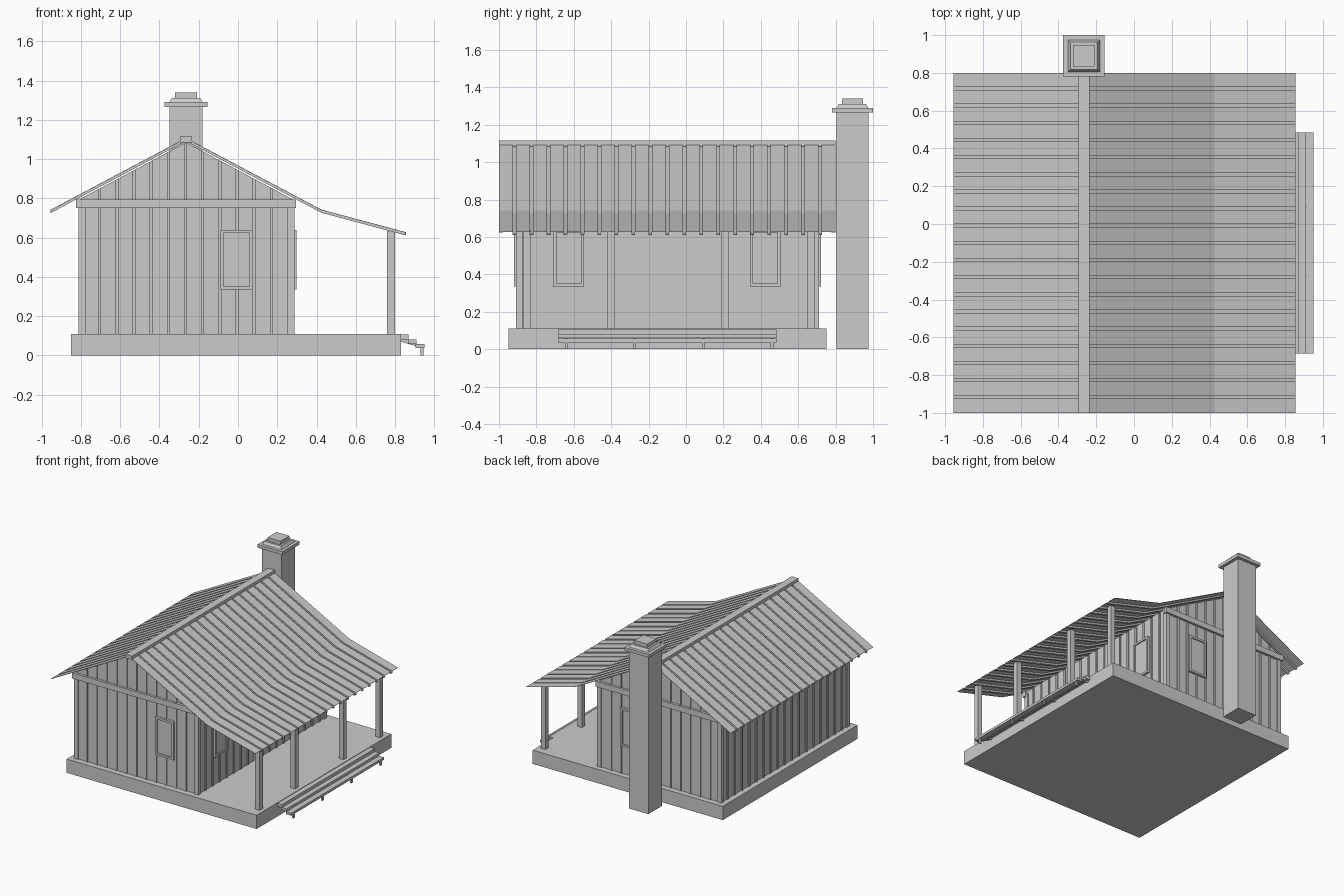
import bpy, bmesh

if "Cube" in bpy.data.objects:
    bpy.data.objects.remove(bpy.data.objects["Cube"])

RIDGE_X = -0.265


def finish(name, bm):
    bmesh.ops.recalc_face_normals(bm, faces=bm.faces)
    me = bpy.data.meshes.new(name)
    bm.to_mesh(me)
    bm.free()
    ob = bpy.data.objects.new(name, me)
    bpy.context.collection.objects.link(ob)
    return ob


def add_box(bm, x0, x1, y0, y1, z0, z1):
    vs = bmesh.ops.create_cube(bm, size=1)["verts"]
    for v in vs:
        v.co.x = x1 if v.co.x > 0 else x0
        v.co.y = y1 if v.co.y > 0 else y0
        v.co.z = z1 if v.co.z > 0 else z0


def boxes(name, items):
    bm = bmesh.new()
    for b in items:
        add_box(bm, *b)
    return finish(name, bm)


def add_prism(bm, xz, y0, y1):
    # extrude an x-z outline along y
    f = bm.faces.new([bm.verts.new((x, y0, z)) for x, z in xz])
    ext = bmesh.ops.extrude_face_region(bm, geom=[f])["geom"]
    for v in ext:
        if isinstance(v, bmesh.types.BMVert):
            v.co.y = y1


def roof_z(x):
    return 1.085 - 0.533 * abs(x - RIDGE_X)


# foundation and porch floor
boxes("foundation", [(-0.85, 0.83, -0.95, 0.75, 0, 0.11)])

# house body with gables
bm = bmesh.new()
L, R, F, B = -0.803, 0.278, -0.9, 0.703
add_prism(bm, [(L, 0.11), (R, 0.11), (R, roof_z(R)), (RIDGE_X, roof_z(RIDGE_X)), (L, roof_z(L))], F, B)
finish("house_walls", bm)

# vertical battens on the gable walls and the long walls
bm = bmesh.new()
for i in range(11):
    x = -0.705 + i * 0.0875
    h = 0.008
    top = [(x + h, roof_z(x + h)), (x - h, roof_z(x - h))]
    if x - h < RIDGE_X < x + h:
        top.insert(1, (RIDGE_X, roof_z(RIDGE_X)))
    for y0, y1 in ((F - 0.008, F), (B, B + 0.008)):
        add_prism(bm, [(x - h, 0.11), (x + h, 0.11)] + top, y0, y1)
for i in range(17):
    y = -0.815 + i * 0.09
    add_box(bm, L - 0.008, L, y - 0.008, y + 0.008, 0.11, 0.785)
    add_box(bm, R, R + 0.008, y - 0.008, y + 0.008, 0.11, 0.785)
finish("wall_battens", bm)

# corner boards
boxes("corner_boards", [(x, x + 0.034, y, y + 0.034, 0.11, 0.77)
                        for x in (L - 0.009, R - 0.025) for y in (F - 0.009, B - 0.025)])

# gable tie beams
boxes("gable_beams", [(-0.825, 0.295, y, y + 0.03, 0.75, 0.795) for y in (F - 0.02, B - 0.01)])


# windows: four frame bars and a pane, on front, back and porch walls
def window(name, c, wall, out, along_x):
    z0, z1, w, t = 0.335, 0.64, 0.0825, 0.017
    parts = [(c - w, c - w + t, z0, z1, 0.02), (c + w - t, c + w, z0, z1, 0.02),
             (c - w + t, c + w - t, z0, z0 + t, 0.02), (c - w + t, c + w - t, z1 - t, z1, 0.02),
             (c - w + t, c + w - t, z0 + t, z1 - t, 0.011)]
    items = []
    for a0, a1, b0, b1, d in parts:
        n0, n1 = sorted((wall, wall + out * d))
        items.append((a0, a1, n0, n1, b0, b1) if along_x else (n0, n1, a0, a1, b0, b1))
    boxes(name, items)


window("front_window", -0.0075, F, -1, True)
window("back_window", -0.0075, B, 1, True)
window("porch_window_front", -0.628, R, 1, False)
window("porch_window_back", 0.425, R, 1, False)

# ribbed roof sheets: wide raised panels with narrow grooves
N, PW = 20, 0.075
pitch = (1.8 - PW) / (N - 1)


def ribbed_sheet(name, path):
    rows = []
    for i in range(N):
        y = -1 + i * pitch
        rows += [(y, 0), (y + PW, 0)]
        if i < N - 1:
            rows += [(y + PW, -0.014), (y + pitch, -0.014)]
    bm = bmesh.new()
    grid = [[bm.verts.new((x, y, z + dz)) for x, z in path] for y, dz in rows]
    for a, b in zip(grid, grid[1:]):
        for k in range(len(path) - 1):
            bm.faces.new((a[k], a[k + 1], b[k + 1], b[k]))
    ob = finish(name, bm)
    if ob.data.polygons[0].normal.z < 0:
        ob.data.flip_normals()
    m = ob.modifiers.new("thickness", "SOLIDIFY")
    m.thickness = 0.003


ribbed_sheet("roof_left", [(-0.955, 0.742), (RIDGE_X, 1.108)])
ribbed_sheet("roof_right", [(RIDGE_X, 1.108), (0.425, 0.743), (0.855, 0.628)])

# ridge cap
boxes("ridge_cap", [(-0.295, -0.235, -1, 0.8, 1.085, 1.115)])

# porch posts
boxes("porch_posts", [(0.76, 0.80, y - 0.02, y + 0.02, 0.11, 0.635)
                      for y in (-0.85, -0.40, 0.21, 0.67)])

# porch steps with sloping stringers and legs
boxes("step_treads", [(0.83, 0.87, -0.685, 0.485, 0.08, 0.106),
                      (0.865, 0.91, -0.685, 0.485, 0.06, 0.081),
                      (0.905, 0.95, -0.685, 0.485, 0.037, 0.057)])
bm = bmesh.new()
for y in (-0.64, -0.273, 0.093, 0.46):
    add_box(bm, 0.93, 0.945, y - 0.007, y + 0.007, 0, 0.04)
    add_prism(bm, [(0.83, 0.07), (0.94, 0.037), (0.94, 0.045), (0.83, 0.1)], y - 0.007, y + 0.007)
finish("step_supports", bm)

# chimney shaft, collar and stepped cap
CX, CY = -0.265, 0.89


def square(s, z0, z1):
    return (CX - s, CX + s, CY - s, CY + s, z0, z1)


boxes("chimney_shaft", [square(0.085, 0, 1.27)])
boxes("chimney_collar", [square(0.11, 1.265, 1.29)])
bm = bmesh.new()
add_box(bm, *square(0.085, 1.29, 1.312))
for v in bm.verts:
    if v.co.z > 1.3:
        v.co.x = CX + (v.co.x - CX) * 0.85
        v.co.y = CY + (v.co.y - CY) * 0.85
finish("chimney_cap_base", bm)
boxes("chimney_cap_top", [square(0.057, 1.312, 1.34)])
